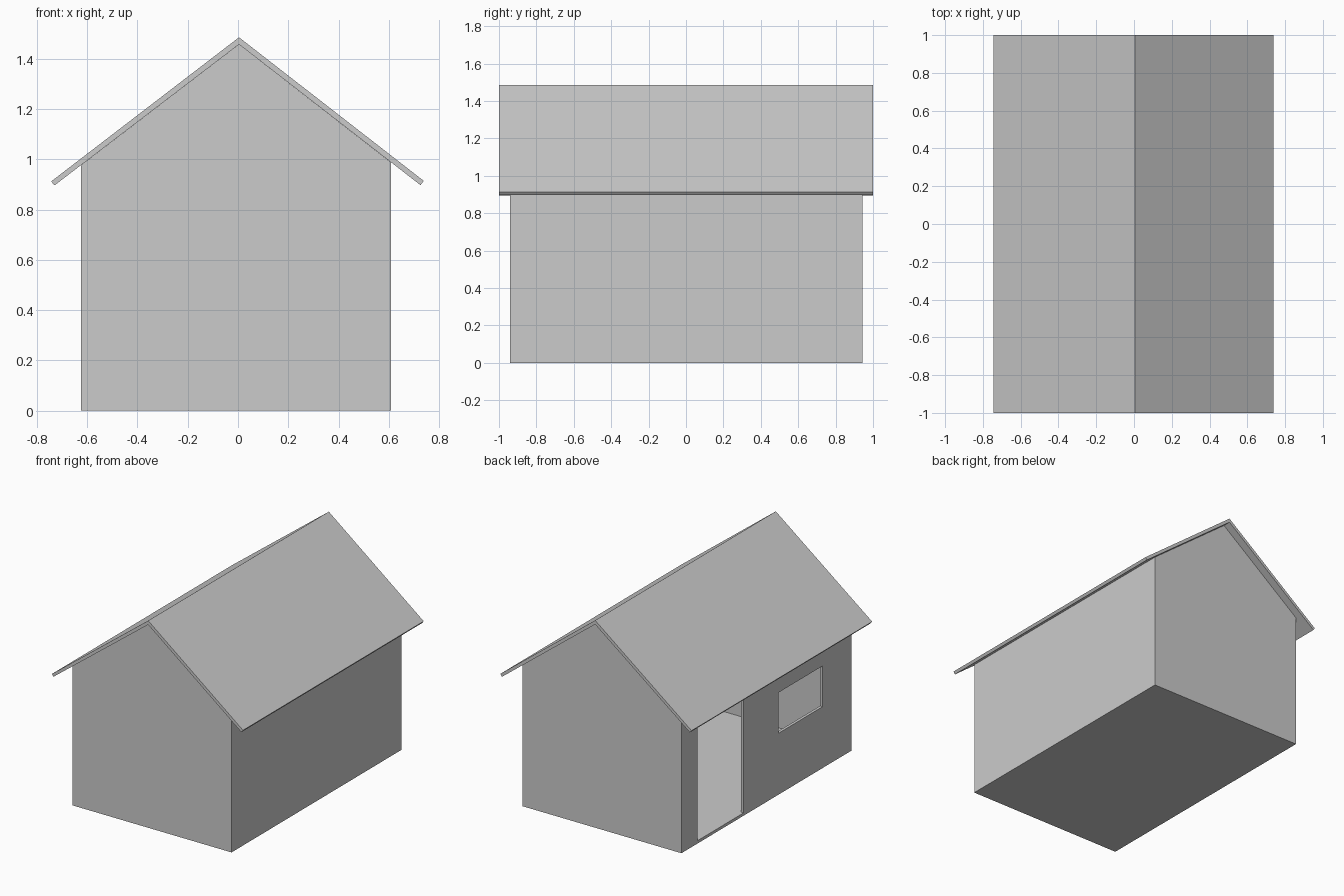
import bpy

if "Cube" in bpy.data.objects:
    bpy.data.objects.remove(bpy.data.objects["Cube"])

Y0, Y1 = -0.94, 0.943           # wall ends
X0, X1, PEAK_X = -0.625, 0.608, 0.004
T = 0.02                        # wall and floor thickness


def prism(name, profile, y0, y1):
    """Extrude an x-z profile (counter-clockwise from the front) along y."""
    n = len(profile)
    verts = [(x, y, z) for y in (y0, y1) for x, z in profile]
    faces = [tuple(range(n)), tuple(reversed(range(n, 2 * n)))]
    faces += [(i, i + n, (i + 1) % n + n, (i + 1) % n) for i in range(n)]
    mesh = bpy.data.meshes.new(name)
    mesh.from_pydata(verts, [], faces)
    obj = bpy.data.objects.new(name, mesh)
    bpy.context.collection.objects.link(obj)
    return obj


def cut(target, name, x, y, z):
    """Subtract a box given by its ranges on each axis."""
    box = prism(name, [(x[0], z[0]), (x[1], z[0]), (x[1], z[1]), (x[0], z[1])], *y)
    mod = target.modifiers.new(name, 'BOOLEAN')
    mod.operation, mod.solver, mod.object = 'DIFFERENCE', 'EXACT', box
    bpy.context.view_layer.objects.active = target
    bpy.ops.object.modifier_apply(modifier=name)
    bpy.data.objects.remove(box)


# Hollow gabled walls with floor
walls = prism("walls_and_floor",
              [(X0, 0), (X1, 0), (X1, 0.988), (PEAK_X, 1.457), (X0, 0.976)], Y0, Y1)
cut(walls, "room", (X0 + T, X1 - T), (Y0 + T, Y1 - T), (T, 2))

# Doorway and window in the left wall
cut(walls, "doorway", (X0 - 0.1, X0 + 0.1), (0.255, 0.765), (T, 0.86))
cut(walls, "window", (X0 - 0.1, X0 + 0.1), (-0.62, -0.13), (0.43, 0.715))

# Two sloping roof slabs meeting at the ridge
prism("roof", [(-0.743, 0.912), (-0.730, 0.896), (PEAK_X, 1.457),
               (0.726, 0.897), (0.739, 0.914), (PEAK_X, 1.485)], -1, 1)
